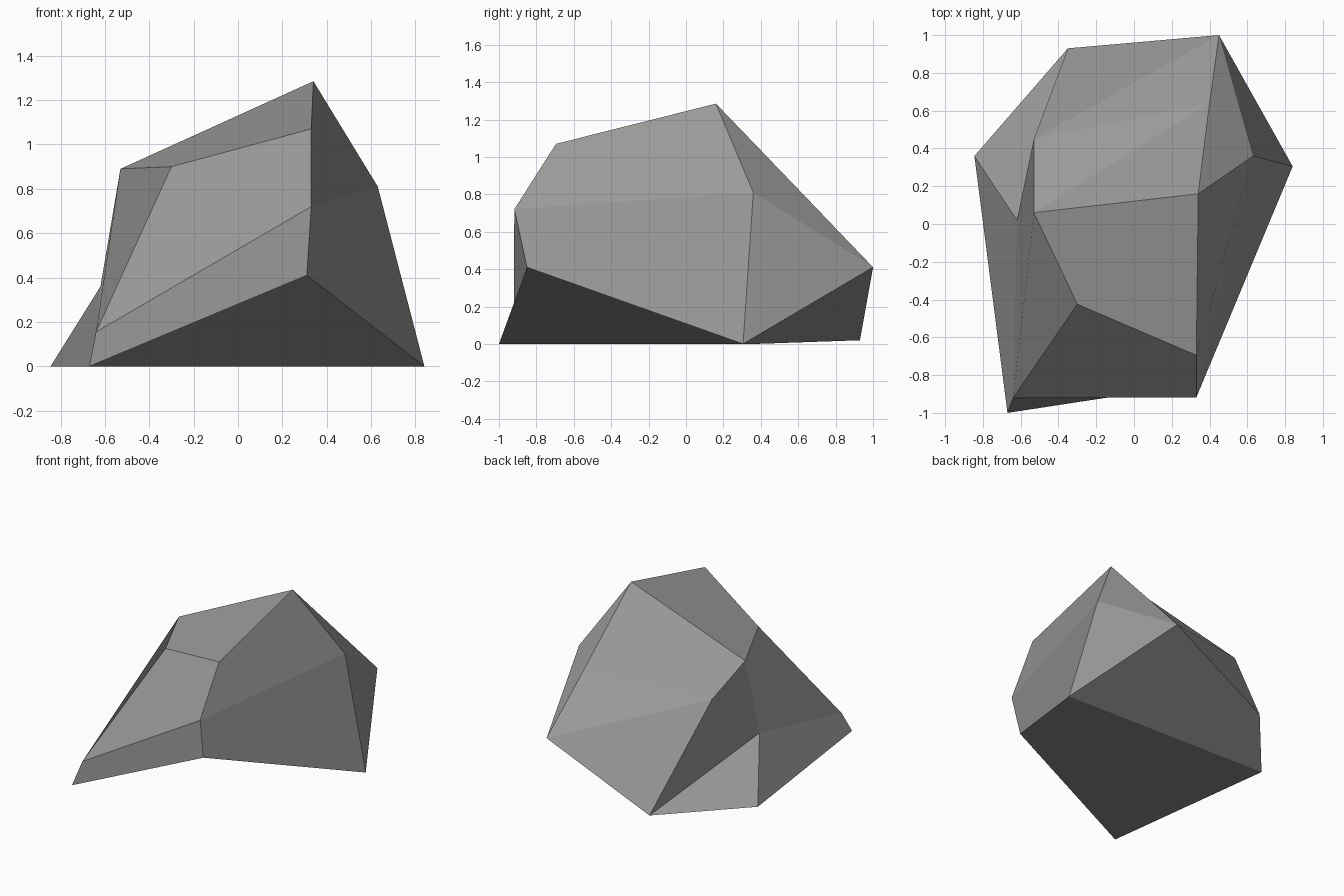
import bpy, bmesh

if "Cube" in bpy.data.objects:
    bpy.data.objects.remove(bpy.data.objects["Cube"])

# Corners of the faceted boulder, one letter each
corners = {
    # ground ring
    "A": (-.845, .36, 0), "B": (-.35, .93, .02), "D": (.84, .305, 0), "N": (-.67, -1, 0),
    # lower and middle corners
    "C": (.45, 1, .41), "I": (-.62, .02, .36), "M": (-.64, -.92, .155), "O": (.31, -.85, .41),
    "L": (.33, -.918, .72), "E": (.63, .36, .81), "H": (-.53, .45, .75), "P": (.40, .64, .786),
    # crown
    "F": (.34, .16, 1.285), "G": (-.53, .06, .89), "J": (-.30, -.425, .90), "K": (.33, -.695, 1.07),
}

# Facets grouped by side; four-sided ones fold from their first to third corner
facets = (
    "FKJG GFP GPH HPC HCB "     # top and back slope
    "KLEF LODE DEC EFPC "       # right
    "JMLK MNOL "                # front
    "IMNA GJMI ABI HBIG "       # left
    "ONAD CDAB"                 # hollow underside
).split()

stone = bpy.data.materials.new("grey stone")
stone.diffuse_color = (.325, .325, .315, 1)
stone.use_nodes = True
stone.node_tree.nodes["Principled BSDF"].inputs["Base Color"].default_value = stone.diffuse_color

# Boulder
bm = bmesh.new()
v = {k: bm.verts.new(p) for k, p in corners.items()}
for f in facets:
    bm.faces.new([v[c] for c in f])
bmesh.ops.recalc_face_normals(bm, faces=bm.faces)
mesh = bpy.data.meshes.new("boulder")
bm.to_mesh(mesh)
bm.free()
mesh.materials.append(stone)
bpy.context.collection.objects.link(bpy.data.objects.new("boulder", mesh))
